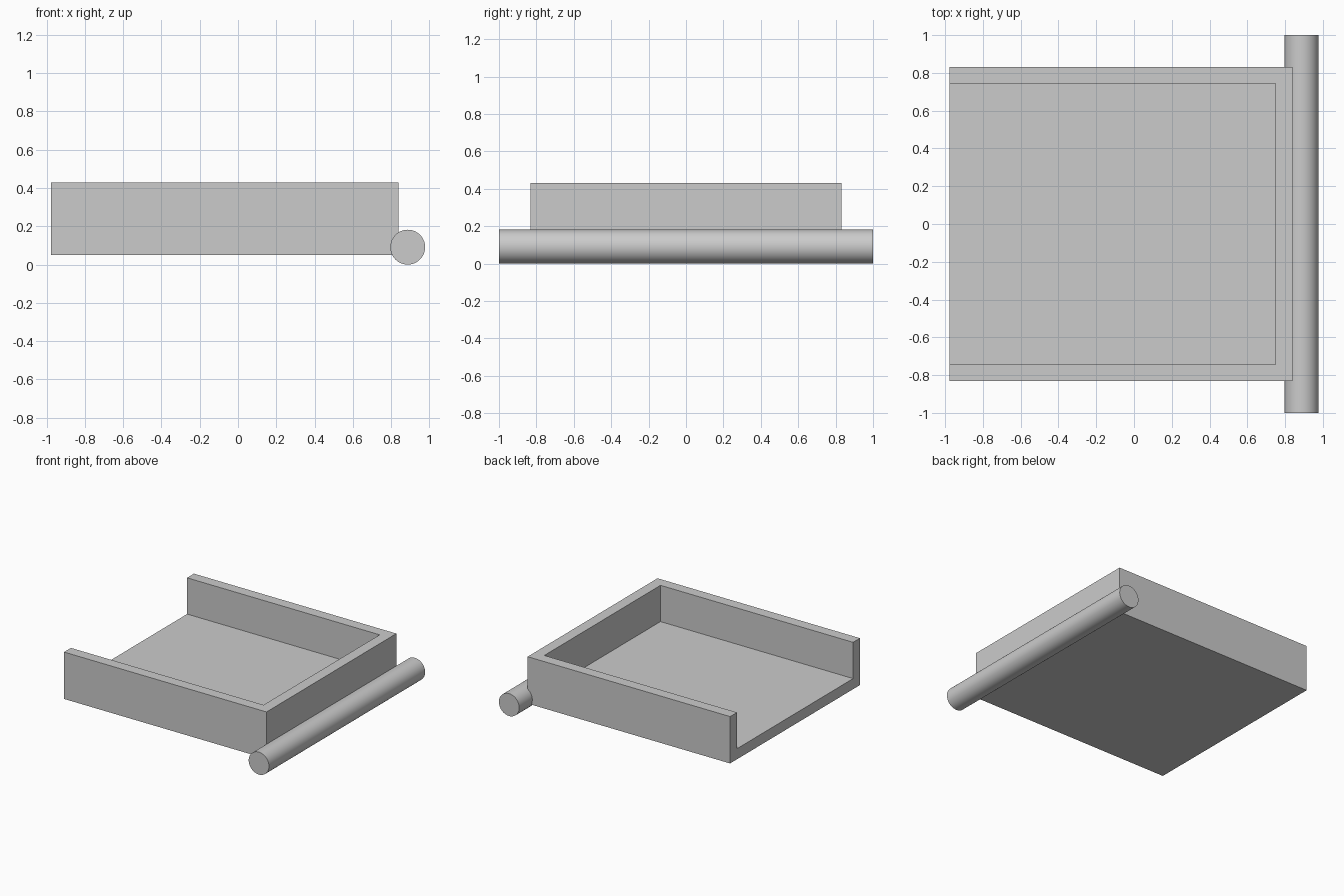
import bpy
import math

old = bpy.data.objects.get("Cube")
if old:
    bpy.data.objects.remove(old, do_unlink=True)

# Single plain grey material
grey = bpy.data.materials.new("plain grey")
grey.use_nodes = True
colour = (0.6, 0.6, 0.6, 1)
grey.diffuse_color = colour
for node in grey.node_tree.nodes:
    if node.type == 'BSDF_PRINCIPLED':
        node.inputs["Base Color"].default_value = colour


def box(name, low, high):
    """Axis-aligned box between two corners."""
    centre = [(a + b) / 2 for a, b in zip(low, high)]
    bpy.ops.mesh.primitive_cube_add(size=1, location=centre)
    ob = bpy.context.object
    ob.name = name
    ob.scale = [b - a for a, b in zip(low, high)]
    bpy.ops.object.transform_apply(location=False, rotation=False, scale=True)
    ob.data.materials.append(grey)
    return ob


left, right, half, bottom, top = -0.978, 0.838, 0.832, 0.05, 0.43
wall, floor = 0.088, 0.086

# Tray: solid block hollowed from above and open on its -x side
tray = box("tray", (left, -half, bottom), (right, half, top))
cutter = box("tray_cutter", (left - 0.2, wall - half, bottom + floor),
             (right - wall, half - wall, top + 0.2))
cut = tray.modifiers.new("hollow", 'BOOLEAN')
cut.operation = 'DIFFERENCE'
cut.solver = 'EXACT'
cut.object = cutter
bpy.ops.object.select_all(action='DESELECT')
tray.select_set(True)
bpy.context.view_layer.objects.active = tray
bpy.ops.object.modifier_apply(modifier=cut.name)
bpy.data.objects.remove(cutter, do_unlink=True)

# Round bar along the lower edge of the closed side
radius = 0.091
bpy.ops.mesh.primitive_cylinder_add(
    vertices=64, radius=radius, depth=2,
    location=(0.978 - radius, 0, radius), rotation=(math.pi / 2, 0, 0))
bar = bpy.context.object
bar.name = "round_bar"
bar.data.materials.append(grey)
bpy.ops.object.shade_smooth_by_angle(angle=math.radians(30))
